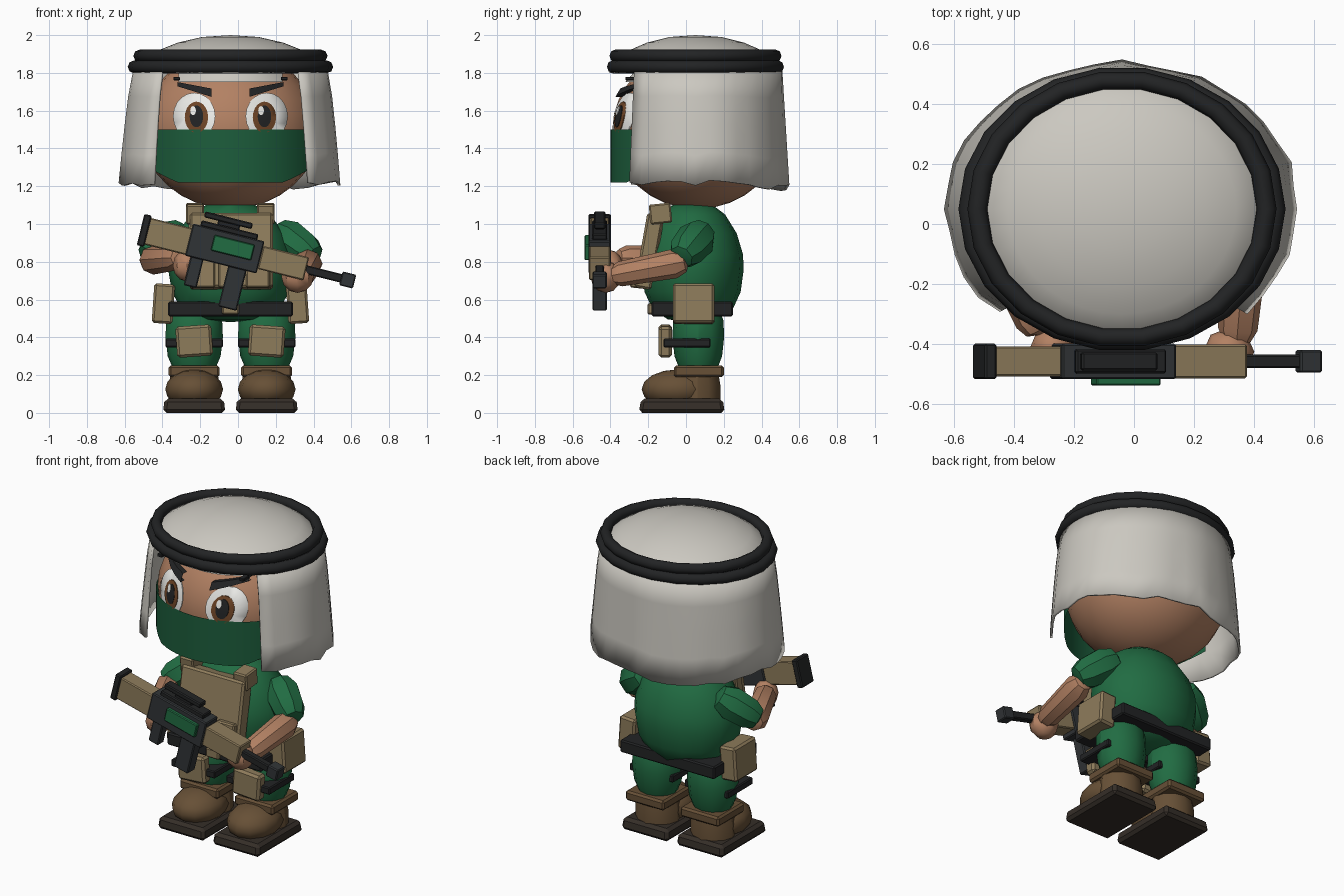
import bpy, bmesh, math, random
from mathutils import Vector, Matrix

if "Cube" in bpy.data.objects:
    bpy.data.objects.remove(bpy.data.objects["Cube"])

random.seed(4)
CX = -0.04                                   # symmetry line of the figure
HEAD, HR = Vector((CX, 0.06, 1.5)), Vector((0.47, 0.45, 0.42))
COL = dict(green=(.015, .15, .055), skin=(.45, .22, .125), tan=(.27, .2, .105), black=(.016, .017, .018),
           gun=(.03, .034, .037), brown=(.135, .08, .037), sole=(.035, .027, .021), cloth=(.6, .58, .53),
           white=(.85, .85, .82), iris=(.16, .06, .02), mask=(.012, .11, .045))
MATS = {}
for k, c in COL.items():
    MATS[k] = bpy.data.materials.new(k)
    MATS[k].diffuse_color = (*c, 1)


def finish(name, bm, mat, angle=32):
    bmesh.ops.remove_doubles(bm, verts=bm.verts, dist=1e-5)
    bmesh.ops.recalc_face_normals(bm, faces=bm.faces)
    me = bpy.data.meshes.new(name)
    bm.to_mesh(me)
    bm.free()
    me.materials.append(MATS[mat])
    ob = bpy.data.objects.new(name, me)
    bpy.context.collection.objects.link(ob)
    bpy.ops.object.select_all(action='DESELECT')
    ob.select_set(True)
    bpy.context.view_layer.objects.active = ob
    bpy.ops.object.shade_smooth_by_angle(angle=math.radians(angle))
    return ob


def grid(name, rows, mat, wrap=False, xf=None, angle=32):
    bm = bmesh.new()
    vs = [[bm.verts.new(p) for p in row] for row in rows]
    n = len(rows[0])
    for a, b in zip(vs, vs[1:]):
        for i in range(n if wrap else n - 1):
            j = (i + 1) % n
            bm.faces.new((a[i], a[j], b[j], b[i]))
    if xf:
        bm.transform(xf)
    return finish(name, bm, mat, angle)


def lathe(name, prof, mat, n=12, loc=(0, 0, 0), ys=1, xf=None, angle=32):
    rows = [[(loc[0] + r * math.cos(2 * math.pi * i / n), loc[1] + r * ys * math.sin(2 * math.pi * i / n), loc[2] + z)
             for i in range(n)] for r, z in prof]
    return grid(name, rows, mat, True, xf, angle)


def ellipsoid(name, c, r, mat, u=12, v=8, angle=40):
    bm = bmesh.new()
    bmesh.ops.create_uvsphere(bm, u_segments=u, v_segments=v, radius=1)
    bm.transform(Matrix.Translation(c) @ Matrix.Diagonal((*r, 1)))
    return finish(name, bm, mat, angle)


def box(name, c, size, mat, bevel=.008, rot=(0, 0, 0), xf=None, top=1):
    bm = bmesh.new()
    bmesh.ops.create_cube(bm, size=1)
    for v in bm.verts:
        if v.co.z > 0:
            v.co.x *= top
            v.co.y *= top
    bm.transform(Matrix.Diagonal((*size, 1)))
    bmesh.ops.bevel(bm, geom=bm.edges[:], offset=bevel, segments=1, affect='EDGES')
    R = Matrix.Identity(4)
    for ax, a in zip('XYZ', rot):
        R = Matrix.Rotation(math.radians(a), 4, ax) @ R
    bm.transform((xf or Matrix.Identity(4)) @ Matrix.Translation(c) @ R)
    return finish(name, bm, mat, 25)


def limb(name, p0, p1, r0, r1, mat):
    p0, p1 = Vector(p0), Vector(p1)
    d = p1 - p0
    L = d.length
    prof = [(0, -r0), (.7 * r0, -.7 * r0), (r0, 0), (r1, L), (.7 * r1, L + .6 * r1), (0, L + r1 * .8)]
    lathe(name, prof, mat, 8, xf=Matrix.Translation(p0) @ d.to_track_quat('Z', 'Y').to_matrix().to_4x4())


def on_face(x, z, off):
    k = 1 - ((x - HEAD.x) / HR.x) ** 2 - ((z - HEAD.z) / HR.z) ** 2
    return (x, HEAD.y - HR.y * math.sqrt(max(k, 0)) - off, z)


def oval(name, cx, cz, rx, rz, off, mat):
    rows = [[on_face(cx + rx * f * math.cos(math.pi * i / 10), cz + rz * f * math.sin(math.pi * i / 10), o)
             for i in range(20)] for f, o in ((0, off), (.5, off), (1, off), (1, 0))]
    grid(name, rows, mat, True, angle=60)


# head and face
ellipsoid("head", HEAD, HR, 'skin', 24, 16)
for s, side in ((-1, "left"), (1, "right")):
    ex = CX + s * .192
    oval(side + "_eye_white", ex, 1.57, .112, .125, .006, 'white')
    oval(side + "_iris", ex - s * .012, 1.565, .062, .083, .010, 'iris')
    oval(side + "_pupil", ex - s * .012, 1.57, .036, .058, .013, 'black')
    oval(side + "_eye_glint", ex - s * .012 - .018, 1.6, .015, .024, .016, 'white')
    rows = [[on_face(CX + s * (.1 + .18 * t), 1.695 + .045 * t + h * (1 - .5 * t), o) for t in (0, .33, .66, 1)]
            for h, o in ((-.022, 0), (-.022, .035), (.022, .035), (.022, 0))]
    grid(side + "_eyebrow", rows, 'black')
    box(side + "_brow_tip", (CX + s * .285, -.29, 1.77), (.035, .06, .018), 'black', .003)

# face mask wrapping the lower head
rows = []
for t in range(6):
    row = []
    for i in range(25):
        a = math.radians(-85 + 170 * i / 24)
        lo = 1.22 + .1 * max(0, abs(math.sin(a)) - .6) / .4
        z = lo + (1.5 - lo) * t / 5
        row.append((CX + .478 * math.sin(a), .06 - .46 * math.cos(a), z))
    rows.append(row)
grid("face_mask", rows, 'mask')

# headscarf: crown, forehead band, draped skirt
N = 36
crown = [(0, 2.0), (.15, 1.99), (.28, 1.96), (.38, 1.92), (.46, 1.87), (.495, 1.8)]
lathe("scarf_crown", crown, 'cloth', N, (CX, .05, 0), .92)
rows = [[on_face(CX + x * .025, z, o) for x in range(-11, 12)]
        for z, o in ((1.752, 0), (1.752, .02), (1.785, .02), (1.82, .035))]
grid("scarf_forehead_band", rows, 'cloth')
hem = [random.uniform(-.02, .02) for _ in range(31)]
fold = [random.uniform(-.008, .012) for _ in range(31)]
rows = []
for t in (0, .25, .5, .75, 1):
    row = []
    for i in range(31):
        a = math.radians(45 + 270 * i / 30)
        back = max(0, -math.cos(a))
        bot = 1.22 - .03 * back + hem[i]
        rx = .505 + .07 * t ** .7 + fold[i] * t
        ry = .452 + .03 * t + fold[i] * t
        row.append((CX - rx * math.sin(a), .05 - ry * math.cos(a), 1.83 + (bot - 1.83) * t))
    rows.append(row)
skirt = grid("scarf_drape", rows, 'cloth', angle=40)
m = skirt.modifiers.new("thickness", 'SOLIDIFY')
m.thickness, m.offset = .014, 0

# twin head cords
for nm, z, R, r, k in (("upper", 1.89, .481, .033, .895), ("lower", 1.832, .51, .034, .87)):
    prof = [(R + r * math.cos(math.pi * i / 4), r * math.sin(math.pi * i / 4)) for i in range(9)]
    lathe(nm + "_head_cord", prof, 'black', 22, (CX, .05, z), k, angle=50)

# torso, belt and vest
lathe("torso", [(0, .48), (.16, .495), (.26, .55), (.31, .64), (.33, .76), (.325, .84), (.285, .95),
                (.21, 1.05), (.13, 1.1), (0, 1.11)], 'green', 16, (CX, .035, 0), .82)
box("belt", (CX, .033, .55), (.66, .43, .078), 'black')
box("belt_buckle", (CX, -.19, .55), (.09, .03, .06), 'tan')
box("vest_plate", (CX + .005, -.195, .855), (.44, .09, .4), 'tan', .012, rot=(-10, 0, 0))
for i in (-1, 0, 1):
    box("vest_pouch", (CX + i * .145, -.25, .735), (.125, .08, .15), 'tan', rot=(-6, 0, 0))
for s, side in ((-1, "left"), (1, "right")):
    box(side + "_shoulder_strap", (CX + s * .187, -.135, 1.055), (.095, .115, .105), 'tan', rot=(6, 0, 0))
    box(side + "_vest_strap", (CX + s * .187, -.16, .95), (.07, .06, .16), 'tan', rot=(-10, 0, 0))
    box(side + "_hip_pouch", (CX + s * .355, .04, .578), (.11, .22, .21), 'tan', .012, rot=(0, -s * 4, 0))

    # legs and boots
    lx = CX + s * .192
    lathe(side + "_leg", [(0, .22), (.11, .23), (.14, .3), (.152, .4), (.148, .49), (.12, .55), (0, .58)],
          'green', 12, (lx, .065, 0), .9)
    box(side + "_knee_strap", (lx, .005, .37), (.305, .25, .045), 'black', .006)
    box(side + "_knee_pad", (lx, -.11, .38), (.19, .07, .165), 'tan', .014, rot=(0, s * 4, 0))
    lathe(side + "_boot_shaft", [(0, .06), (.135, .06), (.135, .15), (.12, .23), (0, .23)],
          'brown', 12, (lx, .06, 0), .9)
    ellipsoid(side + "_boot_toe", (lx, -.045, .125), (.153, .19, .105), 'brown')
    box(side + "_boot_cuff", (lx, .068, .22), (.27, .265, .062), 'brown', .012)
    box(side + "_boot_sole", (lx, -.022, .0375), (.33, .455, .075), 'sole', .018, top=.95)

    # sleeves
    limb(side + "_sleeve", (CX + s * .31, .055, .92), (CX + s * .4, 0, .855), .105, .095, 'green')

# forearms and hands
limb("right_forearm", (.37, -.06, .79), (.345, -.35, .735), .078, .066, 'skin')
limb("left_forearm", (-.45, -.05, .81), (-.33, -.32, .82), .078, .066, 'skin')
ellipsoid("right_hand", (.315, -.425, .72), (.085, .08, .085), 'skin', 8, 6)
ellipsoid("left_hand", (-.27, -.41, .78), (.075, .075, .085), 'skin', 8, 6)

# rifle, laid out along its own x axis and tilted
G = Matrix.Translation((-.07, -.457, .87)) @ Matrix.Rotation(math.radians(14), 4, 'Y')
for nm, x, z, sx, sy, sz, mat in (
        ("butt_plate", -.437, -.01, .04, .118, .17, 'black'),
        ("stock", -.305, -.01, .25, .1, .145, 'tan'),
        ("receiver", 0, 0, .39, .118, .175, 'gun'),
        ("handguard", .32, 0, .25, .112, .125, 'tan'),
        ("barrel", .54, -.004, .22, .045, .046, 'black'),
        ("muzzle", .672, -.004, .075, .075, .075, 'gun'),
        ("top_rail", 0, .1, .31, .08, .032, 'black'),
        ("rail_post", -.01, .125, .12, .04, .04, 'black'),
        ("sight", -.017, .15, .26, .06, .032, 'black'),
        ("grip", -.13, -.155, .07, .06, .17, 'gun'),
        ("magazine", .09, -.19, .1, .075, .23, 'gun')):
    box("rifle_" + nm, (x, 0, z), (sx, sy, sz), mat, .006, xf=G)
box("rifle_side_panel", (.04, -.065, .015), (.22, .03, .085), 'green', .005, xf=G)

for m in bpy.data.materials:
    if m.users and not m.is_grease_pencil:
        m.use_nodes = True
        m.node_tree.nodes["Principled BSDF"].inputs["Base Color"].default_value = m.diffuse_color
